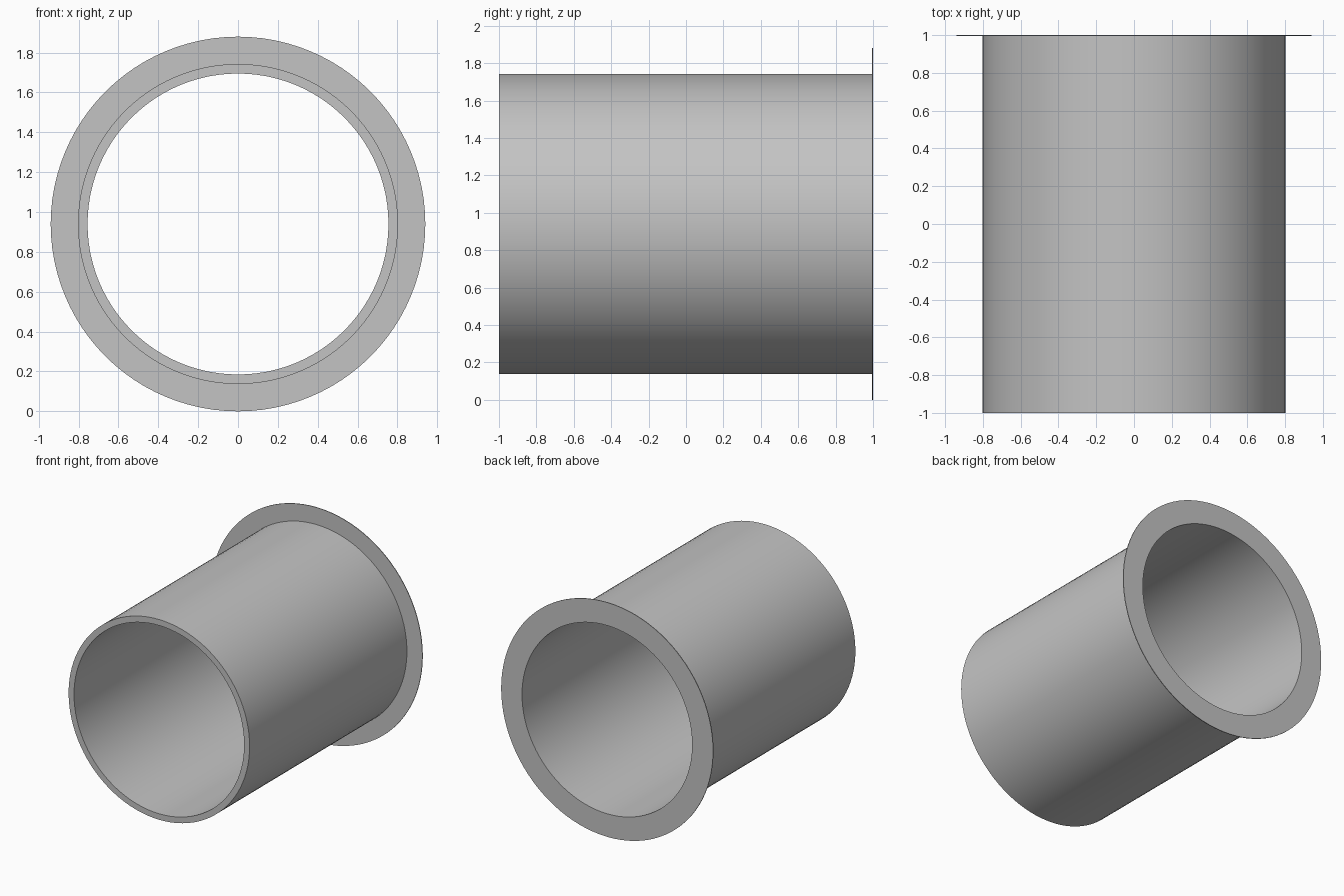
import bpy
import bmesh
import math
from mathutils import Matrix, Vector

cube = bpy.data.objects.get("Cube")
if cube:
    bpy.data.objects.remove(cube, do_unlink=True)

SEGMENTS = 96
INNER, OUTER, FLANGE = 0.755, 0.803, 0.94
FRONT, BACK, THICK = -1.0, 1.0, 0.006

# Plain grey metal
grey = bpy.data.materials.new("grey_metal")
grey.use_nodes = True
colour = (0.55, 0.55, 0.55, 1)
grey.diffuse_color = colour
grey.node_tree.nodes["Principled BSDF"].inputs["Base Color"].default_value = colour

# Closed wall section as (radius, y): straight sleeve with a thin flange at the back
section = [
    (INNER, FRONT),
    (OUTER, FRONT),
    (OUTER, BACK - THICK),
    (FLANGE, BACK - THICK),
    (FLANGE, BACK),
    (INNER, BACK),
]


def lathe(name, profile, material):
    """Revolve a closed profile around the y axis."""
    bm = bmesh.new()
    verts = [bm.verts.new((r, y, 0)) for r, y in profile]
    edges = [bm.edges.new((v, verts[i - 1])) for i, v in enumerate(verts)]
    bmesh.ops.spin(bm, geom=verts + edges, cent=Vector(), axis=(0, 1, 0),
                   angle=math.tau, steps=SEGMENTS, use_merge=True)
    bmesh.ops.remove_doubles(bm, verts=bm.verts, dist=0.0001)
    bmesh.ops.recalc_face_normals(bm, faces=bm.faces)
    bmesh.ops.transform(bm, matrix=Matrix.Translation((0, 0, FLANGE)), verts=bm.verts)
    mesh = bpy.data.meshes.new(name)
    bm.to_mesh(mesh)
    bm.free()
    mesh.materials.append(material)
    obj = bpy.data.objects.new(name, mesh)
    bpy.context.collection.objects.link(obj)
    return obj


sleeve = lathe("flanged_sleeve", section, grey)

# Smooth walls, crisp rims
bpy.ops.object.select_all(action="DESELECT")
sleeve.select_set(True)
bpy.context.view_layer.objects.active = sleeve
bpy.ops.object.shade_smooth_by_angle(angle=math.radians(30))
